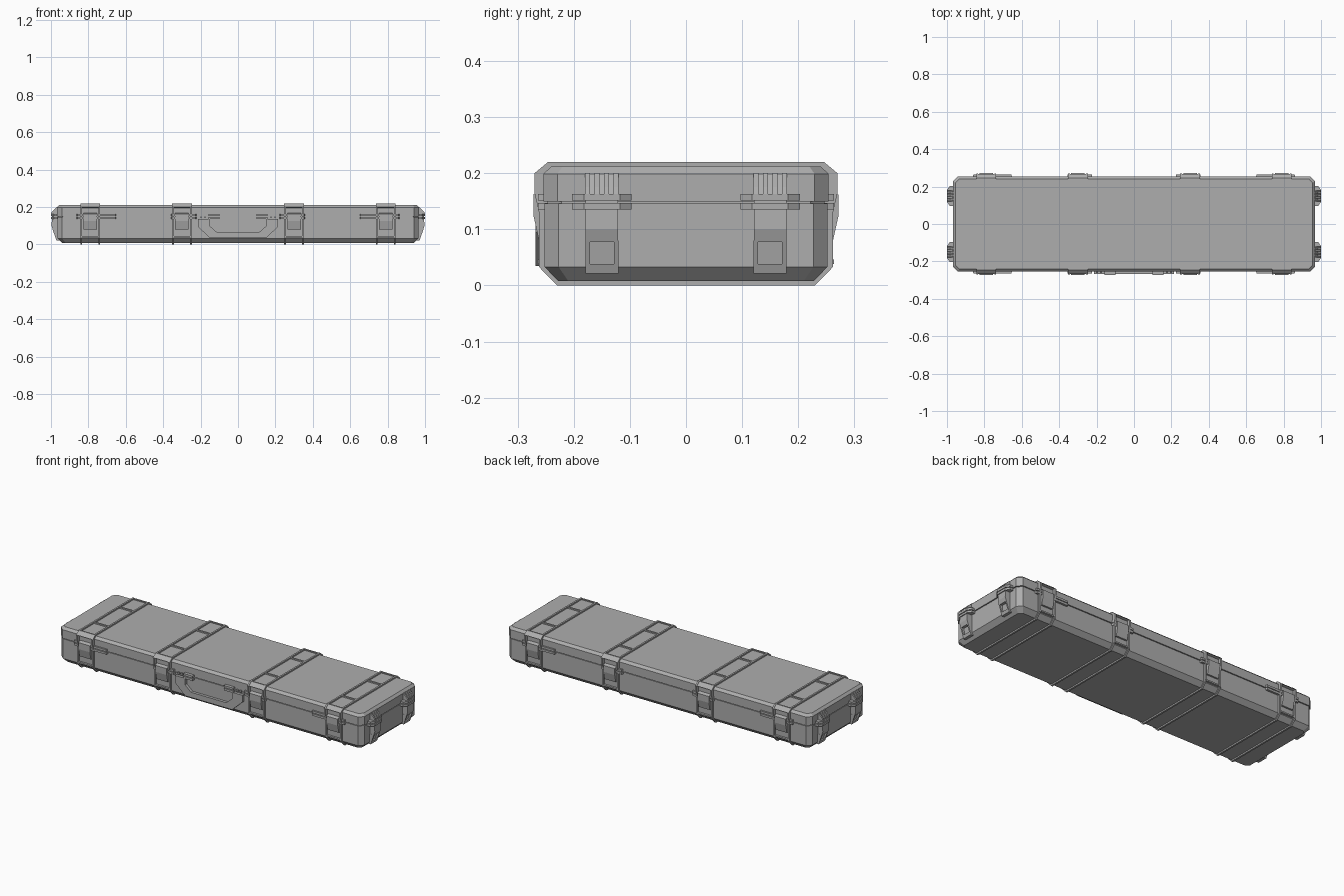
import bpy, bmesh
from mathutils import Vector

cube = bpy.data.objects.get("Cube")
if cube:
    bpy.data.objects.remove(cube, do_unlink=True)

grey = bpy.data.materials.new("case grey")
grey.use_nodes = True
colour = (0.42, 0.42, 0.42, 1)
grey.diffuse_color = colour
grey.node_tree.nodes["Principled BSDF"].inputs["Base Color"].default_value = colour


def finish(name, bm):
    bmesh.ops.recalc_face_normals(bm, faces=bm.faces)
    mesh = bpy.data.meshes.new(name)
    bm.to_mesh(mesh)
    bm.free()
    mesh.materials.append(grey)
    obj = bpy.data.objects.new(name, mesh)
    bpy.context.collection.objects.link(obj)
    return obj


def loft(name, rings):
    """Join equal-sized closed rings and cap both ends."""
    bm = bmesh.new()
    loops = [[bm.verts.new(p) for p in ring] for ring in rings]
    n = len(loops[0])
    for a, b in zip(loops, loops[1:]):
        for i in range(n):
            j = (i + 1) % n
            bm.faces.new((a[i], a[j], b[j], b[i]))
    bm.faces.new(loops[0])
    bm.faces.new(loops[-1])
    return finish(name, bm)


def prism(name, outline, lo, hi, axis):
    """Extrude a 2D outline along x, y or z."""
    def point(p, t):
        q = list(p)
        q.insert("xyz".index(axis), t)
        return Vector(q)
    return loft(name, [[point(p, t) for p in outline] for t in (lo, hi)])


def box(name, x, y, z):
    outline = [(x[0], y[0]), (x[1], y[0]), (x[1], y[1]), (x[0], y[1])]
    return prism(name, outline, *z, "z")


def octagon(x, y, cut, z):
    return [(x - cut, -y, z), (x, cut - y, z), (x, y - cut, z), (x - cut, y, z),
            (cut - x, y, z), (-x, y - cut, z), (-x, cut - y, z), (cut - x, -y, z)]


# Case halves, with a narrow groove at the seam
loft("lower_shell", [octagon(0.94, 0.228, 0.018, 0.008), octagon(0.965, 0.252, 0.025, 0.033),
                     octagon(0.965, 0.252, 0.025, 0.146)])
loft("seam_core", [octagon(0.96, 0.247, 0.025, 0.14), octagon(0.96, 0.247, 0.025, 0.155)])
loft("lid", [octagon(0.967, 0.254, 0.025, 0.15), octagon(0.967, 0.254, 0.025, 0.199),
             octagon(0.954, 0.24, 0.02, 0.212)])

# Paired ribs wrapping the case, with cross bars and a latch or hinge
half = [(0.23, 0), (0.262, 0.033), (0.262, 0.13), (0.27, 0.165), (0.27, 0.2), (0.246, 0.22)]
profile = half + [(-y, z) for y, z in reversed(half)]
for centre in (-0.79, -0.3, 0.3, 0.79):
    for side in (-1, 1):
        x = centre + side * 0.048
        prism("rib", profile, x - 0.005, x + 0.005, "x")
        span = (centre - 0.045, centre + 0.045)
        box("top_cross_bar", span, (side * 0.115 - 0.005, side * 0.115 + 0.005), (0.205, 0.219))
        edge = [(0.24, 0.205), (0.25, 0.195), (0.268, 0.2), (0.246, 0.219), (0.238, 0.219)]
        prism("lid_edge_bar", [(side * y, z) for y, z in edge], *span, "x")
        clasp = [(0.245, 0.08), (0.262, 0.08), (0.272, 0.125), (0.272, 0.162), (0.25, 0.17)]
        name = "latch" if side < 0 else "hinge"
        prism(name, [(side * y, z) for y, z in clasp], centre - 0.036, centre + 0.036, "x")
        y = sorted((side * 0.245, side * 0.264))
        box(name + "_lower_bar", span, y, (0.038, 0.046))

# Flanges along the seam at each latch
for side in (-1, 1):
    for a, b in ((0.65, 0.865), (0.22, 0.36)):
        for x0, x1 in ((a, b), (-b, -a)):
            outline = [(x0, side * 0.245), (x0 + 0.006, side * 0.264),
                       (x1 - 0.006, side * 0.264), (x1, side * 0.245)]
            for z in (0.135, 0.151):
                prism("seam_flange", outline, z, z + 0.012, "z")

# Folding front handle and its mounts
outer = [(0.215, 0.135), (0.215, 0.095), (0.15, 0.035)]
inner = [(0.15, 0.135), (0.15, 0.098), (0.112, 0.065)]
mirrored = [[(-x, z) for x, z in reversed(side)] for side in (outer, inner)]
outline = outer + mirrored[0] + list(reversed(mirrored[1])) + list(reversed(inner))
prism("front_handle", outline, -0.268, -0.25, "y")
for side in (-1, 1):
    for z in (0.135, 0.151):
        x = sorted((side * 0.1, side * 0.158))
        box("handle_mount", x, (-0.272, -0.245), (z, z + 0.012))
    for a in (0.172, 0.192):
        x = sorted((side * a, side * (a + 0.01)))
        box("mount_pin", x, (-0.262, -0.245), (0.143, 0.155))

# End latches: finned upper part, flanges and a recessed sloping tail
for end in (-1, 1):
    for centre in (-0.15, 0.15):
        def piece(name, points, width, offset=0):
            y = centre + offset
            prism(name, [(end * x, z) for x, z in points], y - width / 2, y + width / 2, "y")

        piece("end_fin_base", [(0.955, 0.163), (0.985, 0.163), (0.966, 0.2), (0.955, 0.2)], 0.058)
        for offset in (-0.0255, -0.0085, 0.0085, 0.0255):
            piece("end_fin", [(0.955, 0.162), (1, 0.162), (0.995, 0.175), (0.97, 0.2),
                              (0.955, 0.2)], 0.009, offset)
        for z in (0.135, 0.151):
            flange = [(end * 0.95, centre - 0.053), (end * 0.985, centre - 0.053),
                      (end * 1, centre - 0.032), (end * 1, centre + 0.032),
                      (end * 0.985, centre + 0.053), (end * 0.95, centre + 0.053)]
            prism("end_flange", flange, z, z + 0.012, "z")
        piece("end_latch_body", [(0.955, 0.152), (0.994, 0.152), (0.997, 0.1),
                                 (0.99, 0.077), (0.955, 0.077)], 0.058)
        piece("end_latch_recess", [(0.955, 0.08), (0.975, 0.08), (0.968, 0.035),
                                   (0.955, 0.035)], 0.045)
        piece("end_latch_lip", [(0.955, 0.038), (0.977, 0.038), (0.971, 0.021),
                                (0.955, 0.021)], 0.058)
        for offset in (-0.0255, 0.0255):
            piece("end_latch_arm", [(0.955, 0.08), (0.991, 0.08), (0.971, 0.021),
                                    (0.955, 0.021)], 0.008, offset)
